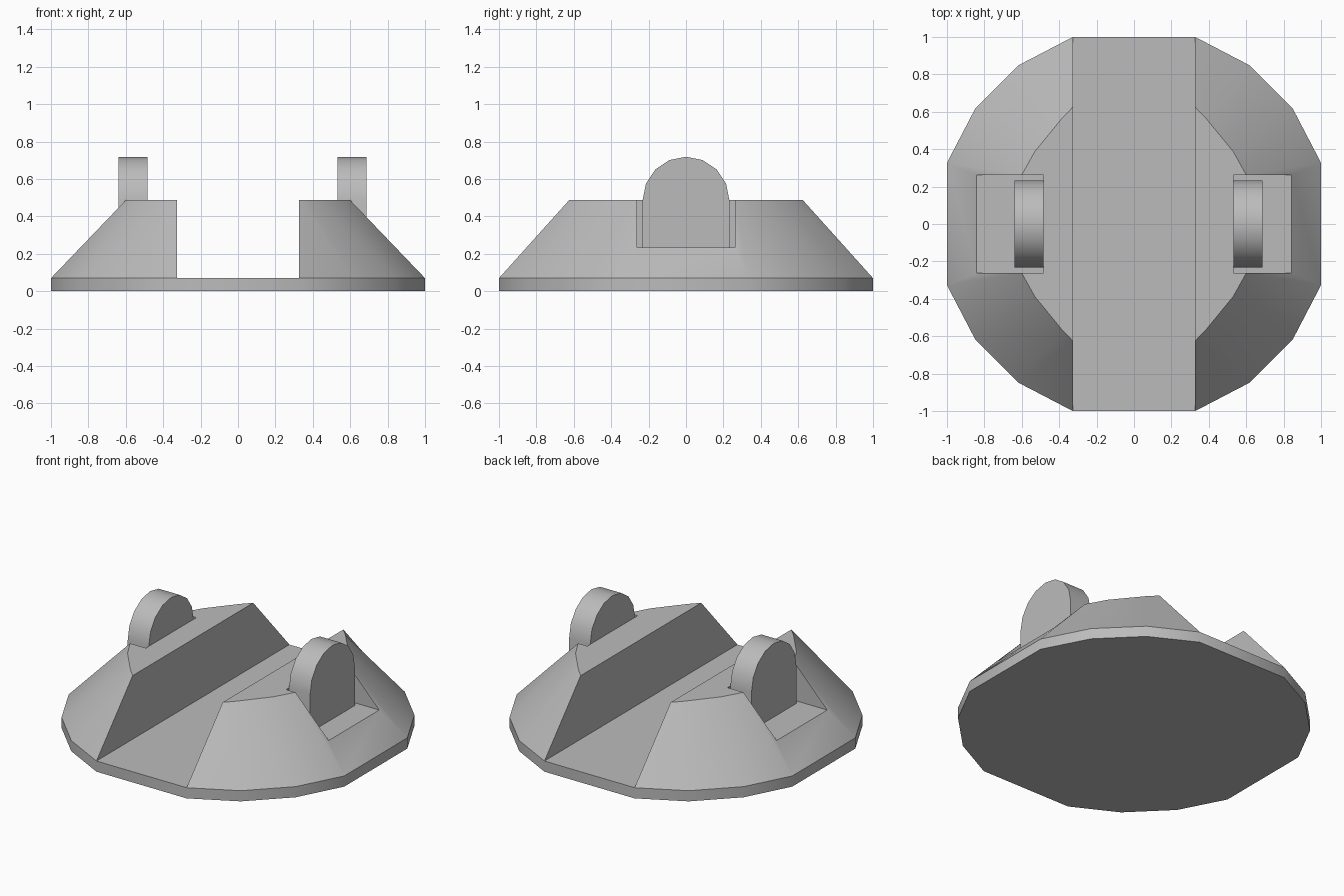
import bpy, bmesh, math

if "Cube" in bpy.data.objects:
    bpy.data.objects.remove(bpy.data.objects["Cube"], do_unlink=True)

grey = bpy.data.materials.new("plain_grey")
grey.use_nodes = True
grey.diffuse_color = (0.5, 0.5, 0.5, 1)
grey.node_tree.nodes["Principled BSDF"].inputs["Base Color"].default_value = (0.5, 0.5, 0.5, 1)

RIM_Z, TOP_Z, FLOOR_Z = 0.07, 0.487, 0.235
NOTCH_HALF, TAB_HALF, TAB_THICK = 0.262, 0.232, 0.153


def make_object(name, bm):
    bmesh.ops.remove_doubles(bm, verts=bm.verts, dist=0.0001)
    bmesh.ops.recalc_face_normals(bm, faces=bm.faces)
    mesh = bpy.data.meshes.new(name)
    bm.to_mesh(mesh)
    bm.free()
    obj = bpy.data.objects.new(name, mesh)
    bpy.context.collection.objects.link(obj)
    mesh.materials.append(grey)
    return obj


def activate(obj):
    bpy.ops.object.select_all(action='DESELECT')
    obj.select_set(True)
    bpy.context.view_layer.objects.active = obj


def smooth(obj):
    activate(obj)
    bpy.ops.object.shade_smooth_by_angle(angle=math.radians(30))


def extrude_x(name, profile, x0, x1):
    """Solid from a (y, z) profile between two x positions."""
    bm = bmesh.new()
    a = [bm.verts.new((x0, y, z)) for y, z in profile]
    b = [bm.verts.new((x1, y, z)) for y, z in profile]
    bm.faces.new(a)
    bm.faces.new(b)
    for i in range(len(a)):
        j = (i + 1) % len(a)
        bm.faces.new((a[i], a[j], b[j], b[i]))
    return make_object(name, bm)


# Half outlines from back to front on the +x side: rim and raised top
rim_quarter = [(0.327, 1), (0.615, 0.85), (0.85, 0.615), (1, 0.327)]
top_quarter = [(0.327, 0.625), (0.385, 0.565), (0.53, 0.388), (0.6, 0.262)]


def half(points):
    return points + [(x, -y) for x, y in reversed(points)]


# Body: faceted rim, two sloped shoulders and a straight channel between them
bm = bmesh.new()


def face(points):
    bm.faces.new([bm.verts.new(p) for p in points])


rim, top = half(rim_quarter), half(top_quarter)
outline = rim + [(-x, y) for x, y in reversed(rim)]
face([(x, y, 0) for x, y in outline])
for i, (x, y) in enumerate(outline):
    u, v = outline[(i + 1) % len(outline)]
    face([(x, y, 0), (u, v, 0), (u, v, RIM_Z), (x, y, RIM_Z)])
face([(s * rim[i][0], rim[i][1], RIM_Z) for s, i in ((1, 0), (1, -1), (-1, -1), (-1, 0))])
for s in (1, -1):
    low = [(s * x, y, RIM_Z) for x, y in rim]
    high = [(s * x, y, TOP_Z) for x, y in top]
    face(high)
    face([low[0], high[0], high[-1], low[-1]])
    for i in range(len(low) - 1):
        face([low[i], low[i + 1], high[i + 1], high[i]])
body = make_object("channelled_base", bm)

# Notches and arched tabs, one on each shoulder
for side, s, inner in (("left", 1, 0.533), ("right", -1, 0.485)):
    n = NOTCH_HALF
    cutter = extrude_x("notch_cutter", [(-n, FLOOR_Z), (n, FLOOR_Z), (n, 1), (-n, 1)],
                       s * inner, s * 1.3)
    mod = body.modifiers.new("notch", 'BOOLEAN')
    mod.operation, mod.solver, mod.object = 'DIFFERENCE', 'EXACT', cutter
    activate(body)
    bpy.ops.object.modifier_apply(modifier=mod.name)
    bpy.data.objects.remove(cutter, do_unlink=True)

    arch = [(TAB_HALF * math.cos(math.pi * i / 8), TOP_Z + TAB_HALF * math.sin(math.pi * i / 8))
            for i in range(9)]
    tab = extrude_x(side + "_tab", [(TAB_HALF, FLOOR_Z)] + arch + [(-TAB_HALF, FLOOR_Z)],
                    s * inner, s * (inner + TAB_THICK))
    smooth(tab)

smooth(body)
